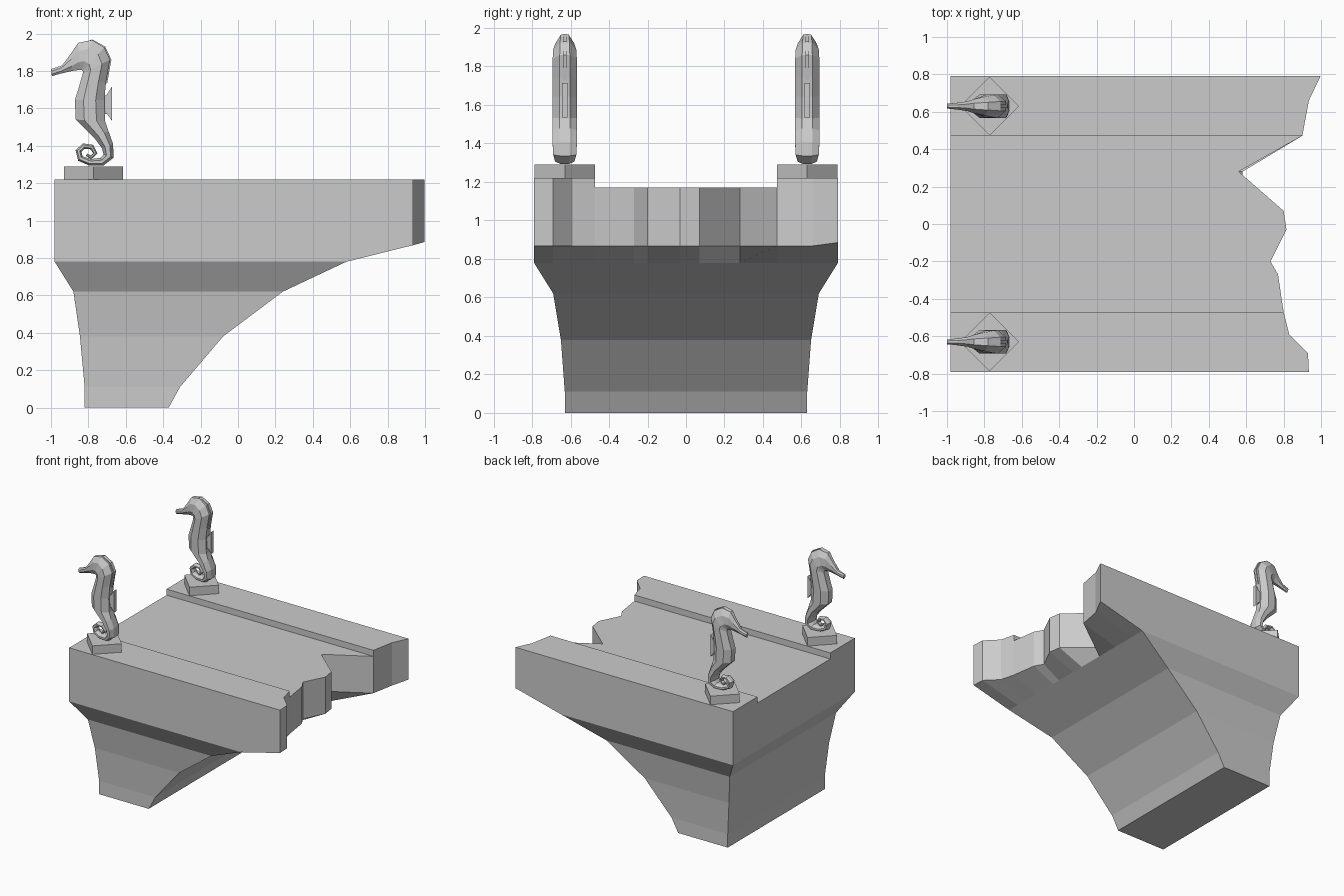
import bpy, bmesh, math
from mathutils import Vector

if "Cube" in bpy.data.objects:
    bpy.data.objects.remove(bpy.data.objects["Cube"])


def finish(bm, name):
    bmesh.ops.remove_doubles(bm, verts=bm.verts, dist=0.0005)
    bmesh.ops.recalc_face_normals(bm, faces=bm.faces)
    mesh = bpy.data.meshes.new(name)
    bm.to_mesh(mesh)
    bm.free()
    obj = bpy.data.objects.new(name, mesh)
    bpy.context.collection.objects.link(obj)
    return obj


def face(bm, pts):
    bm.faces.new([bm.verts.new(p) for p in pts])


# Broken bridge: flared pier below a deck with raised kerbs
bm = bmesh.new()
X0, W, K, DECK, KERB = -0.98, 0.79, 0.472, 1.17, 1.22
levels = [(0, -0.82, -0.37, 0.63), (0.11, -0.82, -0.31, 0.63), (0.38, -0.845, -0.08, 0.65),
          (0.62, -0.88, 0.24, 0.69), (0.78, X0, 0.58, W)]
rings = [[(a, -w, z), (b, -w, z), (b, w, z), (a, w, z)] for z, a, b, w in levels]
edge = [(0.935, -W), (0.93, -0.69), (0.83, -0.59), (0.80, -K), (0.77, -0.27), (0.73, -0.20),
        (0.815, -0.03), (0.80, 0.07), (0.56, 0.28), (0.90, K), (0.935, 0.66), (0.997, W)]
face(bm, rings[0])
for lo, hi in zip(rings, rings[1:]):
    for i in range(4):
        j = (i + 1) % 4
        if hi is rings[-1] and i == 1:
            continue
        face(bm, [lo[i], lo[j], hi[j], hi[i]])

# Pier face below the break, then jagged wall and sloping underside
foot = [(0.58, y, 0.78) for x, y in edge]
low = [(x, y, 0.885 if x > 0.99 else 0.868) for x, y in edge]
face(bm, [rings[3][1], rings[3][2]] + foot[::-1])
for i in range(len(edge) - 1):
    (xa, ya), (xb, yb) = edge[i], edge[i + 1]
    top = KERB if abs(ya + yb) / 2 > K else DECK
    face(bm, [foot[i], foot[i + 1], low[i + 1], low[i]])
    face(bm, [low[i], low[i + 1], (xb, yb, top), (xa, ya, top)])

# Deck top, kerb tops, kerb steps, side walls and end wall
for part, z in ((edge[:4], KERB), (edge[3:10], DECK), (edge[9:], KERB)):
    face(bm, [(X0, part[0][1], z)] + [(x, y, z) for x, y in part] + [(X0, part[-1][1], z)])
for i in (3, 9):
    x, y = edge[i]
    face(bm, [(X0, y, DECK), (x, y, DECK), (x, y, KERB), (X0, y, KERB)])
for i in (0, -1):
    x, y = edge[i]
    face(bm, [(X0, y, 0.78), foot[i], low[i], (x, y, KERB), (X0, y, KERB)])
face(bm, [(X0, y, z) for y, z in ((-W, 0.78), (W, 0.78), (W, KERB), (K, KERB),
                                  (K, DECK), (-K, DECK), (-K, KERB), (-W, KERB))])
finish(bm, "broken_bridge")

# Seahorse body sections: back x,z, front x,z, half thickness
body = [(-1.0, 1.81, -0.995, 1.772, 0.013), (-0.94, 1.83, -0.95, 1.785, 0.018),
        (-0.895, 1.89, -0.885, 1.80, 0.026), (-0.855, 1.95, -0.85, 1.805, 0.038),
        (-0.78, 1.965, -0.835, 1.805, 0.05), (-0.715, 1.925, -0.83, 1.80, 0.06),
        (-0.685, 1.86, -0.83, 1.785, 0.063), (-0.705, 1.745, -0.85, 1.715, 0.063),
        (-0.715, 1.645, -0.872, 1.645, 0.063), (-0.71, 1.53, -0.868, 1.54, 0.063)]
# Curled tail path: x, z, half width, half thickness
tail = [(-0.73, 1.46, 0.042, 0.063), (-0.698, 1.398, 0.032, 0.063), (-0.692, 1.345, 0.028, 0.06),
        (-0.728, 1.314, 0.022, 0.05), (-0.79, 1.311, 0.018, 0.04), (-0.843, 1.332, 0.017, 0.034),
        (-0.853, 1.372, 0.016, 0.03), (-0.825, 1.398, 0.015, 0.026), (-0.782, 1.393, 0.014, 0.022),
        (-0.763, 1.36, 0.012, 0.018), (-0.786, 1.338, 0.010, 0.014), (-0.81, 1.352, 0.007, 0.01)]
sections = [(Vector((a + c, b + d)) / 2, Vector((a - c, b - d)) / 2, t) for a, b, c, d, t in body]
for i, (x, z, r, t) in enumerate(tail):
    prev = tail[max(i - 1, 0)]
    nxt = tail[min(i + 1, len(tail) - 1)]
    way = Vector((nxt[0] - prev[0], nxt[1] - prev[1])).normalized()
    sections.append((Vector((x, z)), Vector((-way.y, way.x)) * r, t))

bm = bmesh.new()
N = 8
loops = []
for c, n, t in sections:
    loop = []
    for k in range(N):
        a = math.tau * (k + 0.5) / N
        s = 1 / math.cos(math.pi / N)
        p = c + n * math.cos(a) * s
        loop.append(bm.verts.new((p.x, t * math.sin(a) * s, p.y)))
    loops.append(loop)
for a, b in zip(loops, loops[1:]):
    for k in range(N):
        bm.faces.new([a[k], a[(k + 1) % N], b[(k + 1) % N], b[k]])
bm.faces.new(loops[0])
bm.faces.new(loops[-1])

# Thin head crest and dorsal fin
crest = [(-0.84, 1.945), (-0.78, 1.968), (-0.71, 1.93), (-0.677, 1.86), (-0.70, 1.73), (-0.76, 1.85)]
fin = [(-0.675, 1.715), (-0.70, 1.675), (-0.74, 1.65), (-0.73, 1.57), (-0.70, 1.57), (-0.675, 1.535)]
for outline, h in ((crest, 0.01), (fin, 0.015)):
    face(bm, [(x, -h, z) for x, z in outline])
    face(bm, [(x, h, z) for x, z in outline])
    for (xa, za), (xb, zb) in zip(outline, outline[1:] + outline[:1]):
        face(bm, [(xa, -h, za), (xb, -h, zb), (xb, h, zb), (xa, h, za)])
right = finish(bm, "seahorse_right")
left = bpy.data.objects.new("seahorse_left", right.data)
bpy.context.collection.objects.link(left)
right.location.y = -0.63
left.location.y = 0.63

# Diamond-set pedestals
for side, y in (("right", -0.63), ("left", 0.63)):
    bpy.ops.mesh.primitive_cylinder_add(vertices=4, radius=0.157, depth=0.07,
                                        location=(-0.772, y, 1.255))
    bpy.context.object.name = "pedestal_" + side
